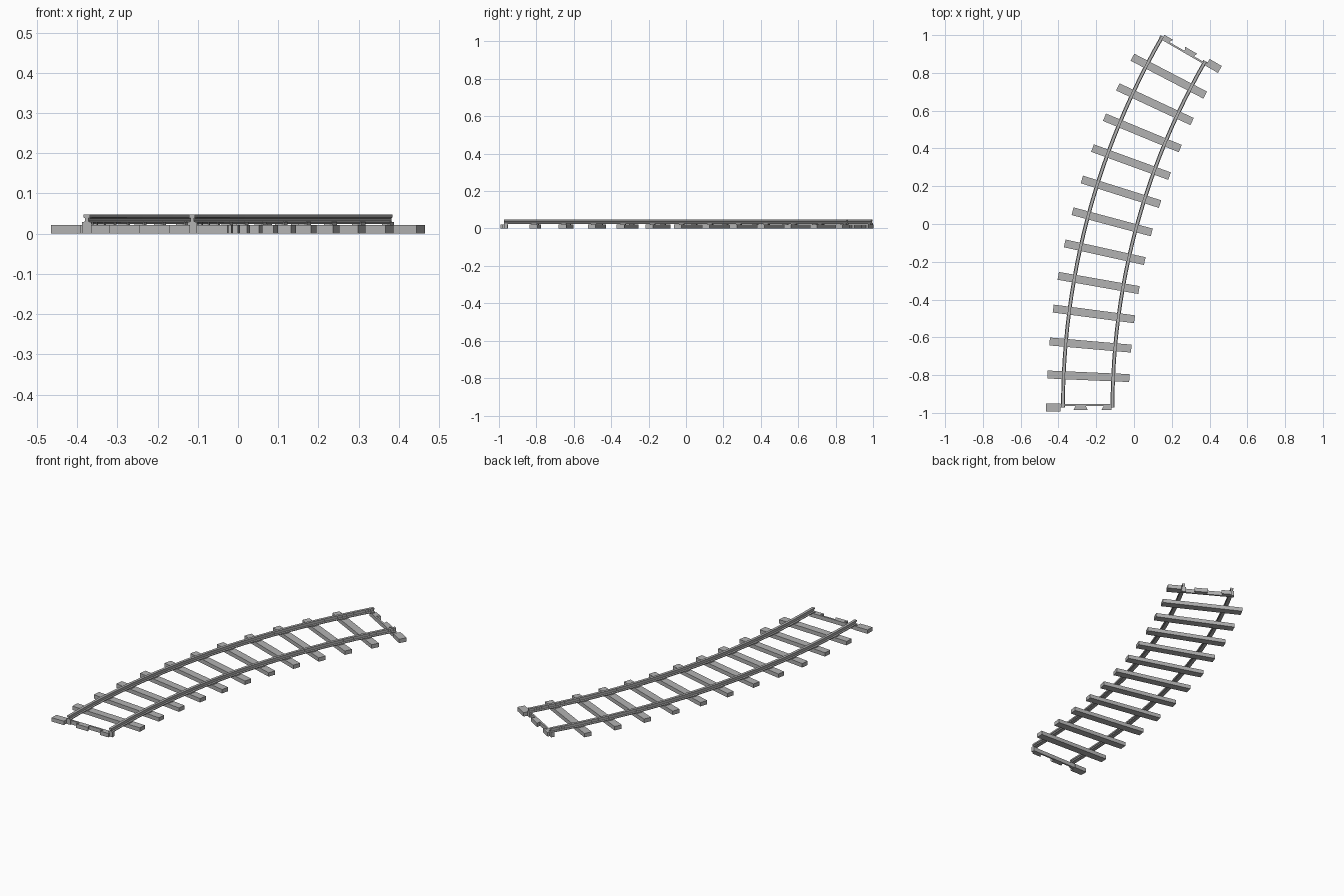
import bpy, bmesh, math
from mathutils import Matrix, Vector

cube = bpy.data.objects.get("Cube")
if cube:
    bpy.data.objects.remove(cube, do_unlink=True)

R = 3.8                       # centre-line radius
SWEEP = math.radians(30)
START = Vector((-0.245, -0.972, 0))
GAUGE = 0.131                 # half distance between rails
SLEEPER_H = 0.022

grey = bpy.data.materials.new("track grey")
grey.use_nodes = True
col = (0.45, 0.45, 0.45, 1)
grey.diffuse_color = col
grey.node_tree.nodes["Principled BSDF"].inputs["Base Color"].default_value = col


def frame(a):
    """Local frame on the arc: x across the track, y along it."""
    pos = START + Vector((R * (1 - math.cos(a)), R * math.sin(a), 0))
    return Matrix.Translation(pos) @ Matrix.Rotation(-a, 4, 'Z')


def finish(name, bm):
    bmesh.ops.recalc_face_normals(bm, faces=bm.faces)
    me = bpy.data.meshes.new(name)
    bm.to_mesh(me)
    bm.free()
    me.materials.append(grey)
    ob = bpy.data.objects.new(name, me)
    bpy.context.collection.objects.link(ob)
    return ob


def box(bm, m, x, y, z):
    """Box between (min, max) pairs, placed in frame m."""
    mid = Vector([(p[0] + p[1]) / 2 for p in (x, y, z)])
    size = [p[1] - p[0] for p in (x, y, z)]
    bmesh.ops.create_cube(bm, size=1, matrix=m @ Matrix.Translation(mid) @ Matrix.Diagonal((*size, 1)))


def prism(bm, m, outline, z0, z1):
    """Flat outline extruded upward."""
    f = bm.faces.new([bm.verts.new(m @ Vector((x, y, z0))) for x, y in outline])
    up = bmesh.ops.extrude_face_region(bm, geom=[f])['geom']
    bmesh.ops.translate(bm, vec=(0, 0, z1 - z0), verts=[v for v in up if isinstance(v, bmesh.types.BMVert)])


def rail(name, offset, steps=24):
    """I-shaped rail section swept along the arc."""
    half = [(0.010, 0.024), (0.010, 0.028), (0.004, 0.031), (0.004, 0.038), (0.0075, 0.040), (0.0075, 0.048)]
    section = half + [(-x, z) for x, z in reversed(half)]
    bm = bmesh.new()
    rings = []
    for i in range(steps + 1):
        m = frame(SWEEP * i / steps)
        rings.append([bm.verts.new(m @ Vector((offset + x, 0, z))) for x, z in section])
    n = len(section)
    for a, b in zip(rings, rings[1:]):
        for k in range(n):
            bm.faces.new((a[k], a[(k + 1) % n], b[(k + 1) % n], b[k]))
    bm.faces.new(rings[0])
    bm.faces.new(rings[-1])
    finish(name, bm)


rail("left_rail", -GAUGE)
rail("right_rail", GAUGE)

# Sleepers with a chair under each rail
for i in range(1, 12):
    m = frame(SWEEP * i / 12)
    bm = bmesh.new()
    box(bm, m, (-0.217, 0.217), (-0.021, 0.021), (0, SLEEPER_H))
    for s in (-GAUGE, GAUGE):
        box(bm, m, (s - 0.012, s + 0.012), (-0.013, 0.013), (SLEEPER_H - 0.002, 0.029))
    finish(f"sleeper_{i}", bm)

# Interlocking ends, the far one turned half way round
for name, m in (("front_connector", frame(0)),
                ("back_connector", frame(SWEEP) @ Matrix.Rotation(math.pi, 4, 'Z'))):
    bm = bmesh.new()
    box(bm, m, (-0.22, -0.145), (-0.021, 0.021), (0, SLEEPER_H))
    box(bm, m, (-0.146, 0.138), (0.008, 0.018), (0, SLEEPER_H))
    # dovetail tabs
    prism(bm, m, [(-0.065, 0.009), (-0.01, 0.009), (0.0, -0.012), (-0.075, -0.012)], 0, SLEEPER_H)
    prism(bm, m, [(0.085, 0.009), (0.126, 0.009), (0.126, -0.012), (0.073, -0.012)], 0, SLEEPER_H)
    # rail supports
    for s in (-GAUGE, GAUGE):
        box(bm, m, (s - 0.012, s + 0.012), (0.0, 0.018), (0, 0.029))
    finish(name, bm)
